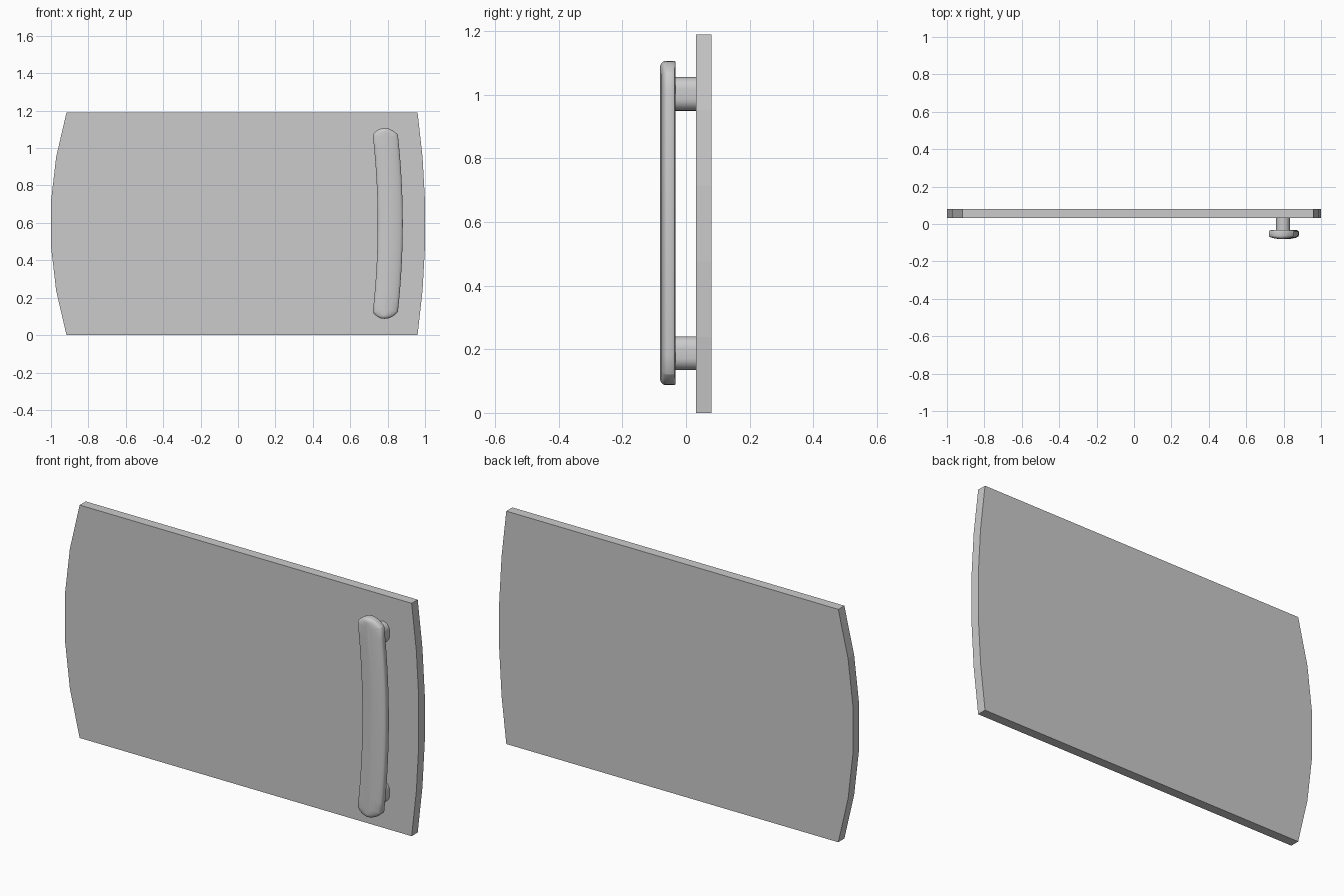
import bpy, bmesh, math

if "Cube" in bpy.data.objects:
    bpy.data.objects.remove(bpy.data.objects["Cube"])

MID = 0.595  # mid height of the drawer front


def loft(name, rings, smooth=True):
    """Skin closed rings of equal length and cap both ends."""
    bm = bmesh.new()
    vr = [[bm.verts.new(p) for p in r] for r in rings]
    n = len(vr[0])
    for a, b in zip(vr, vr[1:]):
        for i in range(n):
            j = (i + 1) % n
            bm.faces.new((a[i], a[j], b[j], b[i]))
    bm.faces.new(vr[0])
    bm.faces.new(vr[-1])
    bmesh.ops.recalc_face_normals(bm, faces=bm.faces)
    me = bpy.data.meshes.new(name)
    bm.to_mesh(me)
    bm.free()
    ob = bpy.data.objects.new(name, me)
    bpy.context.collection.objects.link(ob)
    if smooth:
        bpy.ops.object.select_all(action='DESELECT')
        ob.select_set(True)
        bpy.context.view_layer.objects.active = ob
        bpy.ops.object.shade_smooth_by_angle(angle=math.radians(35))
    return ob


# Panel with bowed left and right edges
def panel_ring(y, segs=5):
    us = [-1 + 2 * i / segs for i in range(segs + 1)]
    bow = 1 / segs ** 2  # keeps the middle segment at full width
    f = lambda u: (u * u - bow) / (1 - bow)
    right = [(1 - 0.04 * f(u), y, MID + MID * u) for u in us]
    left = [(-1 + 0.083 * f(u), y, MID + MID * u) for u in reversed(us)]
    return right + left


loft("drawer_panel", [panel_ring(0.031), panel_ring(0.08)], smooth=False)


# Handle: bowed bar with arched ends and a domed front
def handle_ring(y, d):
    w, h = 0.067 - d, 0.474 - 0.25 * d
    half = [(w, -h + 2 * h * i / 16) for i in range(17)]
    for i in range(1, 10):
        a = math.pi * i / 10
        s = math.cos(a)
        half.append((w * s, h + 0.036 * (1 - abs(s) ** 2.2)))
    left = [(-x, -z) for x, z in half]
    return [(0.814 - 0.027 * (z / 0.48) ** 2 + x, y, MID + 0.002 + z)
            for x, z in half + left]


loft("handle_bar", [handle_ring(y, d) for y, d in (
    (-0.033, 0.010), (-0.036, 0.003), (-0.041, 0.0), (-0.062, 0.0),
    (-0.068, 0.004), (-0.073, 0.014), (-0.078, 0.035), (-0.081, 0.060))])


# Oval mounting posts between handle and panel
def post_ring(y, zc, r=0.0375, straight=0.0155):
    pts = []
    for side, start in ((1, 0), (-1, math.pi)):
        for i in range(13):
            a = start + math.pi * i / 12
            pts.append((0.797 + r * math.cos(a), y,
                        zc + side * straight + r * math.sin(a)))
    return pts


for label, zc in (("lower", 0.188), ("upper", 1.003)):
    loft(label + "_handle_post", [post_ring(-0.04, zc), post_ring(0.035, zc)])
